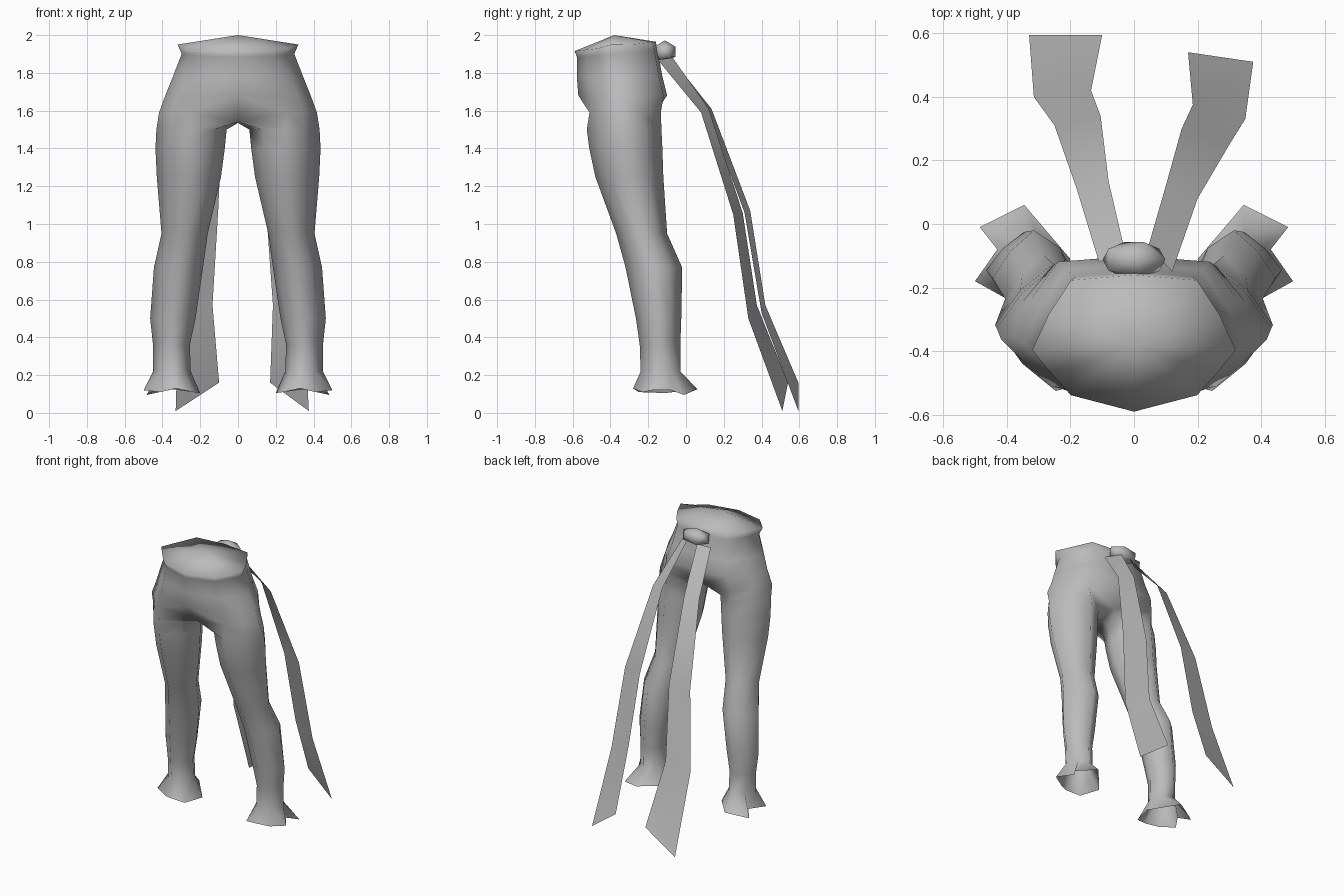
import bpy, bmesh
from math import cos, sin, radians
from mathutils import Vector

if "Cube" in bpy.data.objects:
    bpy.data.objects.remove(bpy.data.objects["Cube"])

grey = bpy.data.materials.new("cloth grey")
grey.use_nodes = True
grey.diffuse_color = (0.5, 0.5, 0.5, 1)
grey.node_tree.nodes["Principled BSDF"].inputs["Base Color"].default_value = (0.5, 0.5, 0.5, 1)


def finish(bm, name, angle):
    mesh = bpy.data.meshes.new(name)
    bm.to_mesh(mesh)
    bm.free()
    obj = bpy.data.objects.new(name, mesh)
    bpy.context.collection.objects.link(obj)
    mesh.materials.append(grey)
    bpy.ops.object.select_all(action="DESELECT")
    obj.select_set(True)
    bpy.context.view_layer.objects.active = obj
    bpy.ops.object.shade_smooth_by_angle(angle=radians(angle))
    return obj


# Half outline of the hips, front centre to back centre, in unit size
HIP = [(0, -1), (0.62, -0.76), (0.82, -0.43), (1, -0.1), (0.84, 0.42), (0.62, 0.92), (0, 1)]


def hip_ring(bm, rx, y0, y1, z0, z1):
    return [bm.verts.new((rx * x, (y0 + y1) / 2 + (y1 - y0) / 2 * y,
                          (z0 + z1) / 2 + (z1 - z0) / 2 * y)) for x, y in HIP]


def leg_ring(bm, z, x0, x1, y0, y1):
    """Four main corners, with flatter points between them."""
    ring = []
    for i in range(8):
        a = radians((i - 3) * 45)
        r = 1 if i % 2 else (0.8 if i in (2, 4) else 0.9)
        ring.append(bm.verts.new(((x0 + x1) / 2 + (x1 - x0) / 2 * r * cos(a),
                                  (y0 + y1) / 2 + (y1 - y0) / 2 * r * sin(a), z)))
    return ring


def bridge(bm, a, b, closed):
    n = len(a)
    for i in range(n if closed else n - 1):
        j = (i + 1) % n
        bm.faces.new((a[i], b[i], b[j], a[j]))


# Trousers, left half: waist and hips
bm = bmesh.new()
hips = [
    (0.32, -0.59, -0.16, 1.915, 1.965),
    (0.298, -0.578, -0.15, 1.885, 1.92),
    (0.345, -0.578, -0.125, 1.78, 1.78),
    (0.385, -0.57, -0.10, 1.68, 1.68),
    (0.418, -0.565, -0.115, 1.59, 1.59),
]
rows = [hip_ring(bm, *h) for h in hips]
rows[0][3].co.z = 1.95
for upper, lower in zip(rows, rows[1:]):
    bridge(bm, upper, lower, False)

# Shallow domed waist cap
peak = bm.verts.new((0, -0.38, 2.0))
for a, b in zip(rows[0], rows[0][1:]):
    bm.faces.new((peak, a, b))

# Crotch closes each leg opening
split = rows[-1]
split[0].co = (0, -0.46, 1.54)
split[-1].co = (0, -0.19, 1.55)
previous = split + [bm.verts.new((0, -0.33, 1.535))]

# Legs: height, inner x, outer x, front y, back y
legs = [
    (1.50, 0.06, 0.432, -0.525, -0.13),
    (1.40, 0.07, 0.437, -0.512, -0.125),
    (1.25, 0.09, 0.43, -0.48, -0.12),
    (0.95, 0.16, 0.405, -0.37, -0.10),
    (0.77, 0.185, 0.445, -0.32, -0.02),
    (0.50, 0.225, 0.465, -0.265, -0.025),
    (0.36, 0.255, 0.45, -0.245, -0.03),
    (0.22, 0.25, 0.45, -0.24, -0.03),
]
for leg in legs:
    current = leg_ring(bm, *leg)
    bridge(bm, previous, current, True)
    previous = current

# Flared hem with a pleat on the outer side
hem = [(0.24, -0.25, 0.11), (0.33, -0.28, 0.13), (0.41, -0.23, 0.11), (0.5, -0.18, 0.12),
       (0.43, -0.08, 0.12), (0.485, -0.01, 0.095), (0.345, 0.06, 0.125), (0.2, -0.11, 0.105)]
bridge(bm, previous, [bm.verts.new(p) for p in hem], True)
bmesh.ops.recalc_face_normals(bm, faces=bm.faces[:])
if peak.link_faces[0].normal.z < 0:
    bmesh.ops.reverse_faces(bm, faces=bm.faces[:])
trousers = finish(bm, "trousers", 150)
mirror = trousers.modifiers.new("mirror", "MIRROR")
mirror.use_clip = True
trousers.modifiers.move(len(trousers.modifiers) - 1, 0)


# Sash tails: pairs of inner and outer edge points
def tail(name, pairs):
    bm = bmesh.new()
    edges = [[bm.verts.new(p) for p in pair] for pair in pairs]
    for a, b in zip(edges, edges[1:]):
        bm.faces.new((a[0], a[1], b[1], b[0]))
    bmesh.ops.recalc_face_normals(bm, faces=bm.faces[:])
    if sum(f.normal.y for f in bm.faces) < 0:
        bmesh.ops.reverse_faces(bm, faces=bm.faces[:])
    finish(bm, name, 30)


tail("left_sash_tail", [
    ((0.045, -0.07, 1.88), (0.12, -0.15, 1.87)),
    ((0.1, 0.12, 1.61), (0.2, 0.08, 1.59)),
    ((0.15, 0.3, 1.06), (0.3, 0.25, 1.05)),
    ((0.185, 0.375, 0.57), (0.35, 0.33, 0.5)),
    ((0.17, 0.54, 0.16), (0.375, 0.51, 0.01))])
tail("right_sash_tail", [
    ((-0.03, -0.08, 1.88), (-0.11, -0.12, 1.86)),
    ((-0.08, 0.135, 1.61), (-0.18, 0.11, 1.6)),
    ((-0.105, 0.34, 1.07), (-0.25, 0.31, 1.06)),
    ((-0.135, 0.42, 0.57), (-0.315, 0.4, 0.53)),
    ((-0.1, 0.595, 0.16), (-0.33, 0.595, 0.01))])

# Knot at the back of the waist
bm = bmesh.new()
bmesh.ops.create_icosphere(bm, subdivisions=1, radius=1)
for v in bm.verts:
    v.co = Vector((v.co.x * 0.11, v.co.y * 0.065, v.co.z * 0.06)) + Vector((0, -0.112, 1.912))
finish(bm, "sash_knot", 90)
